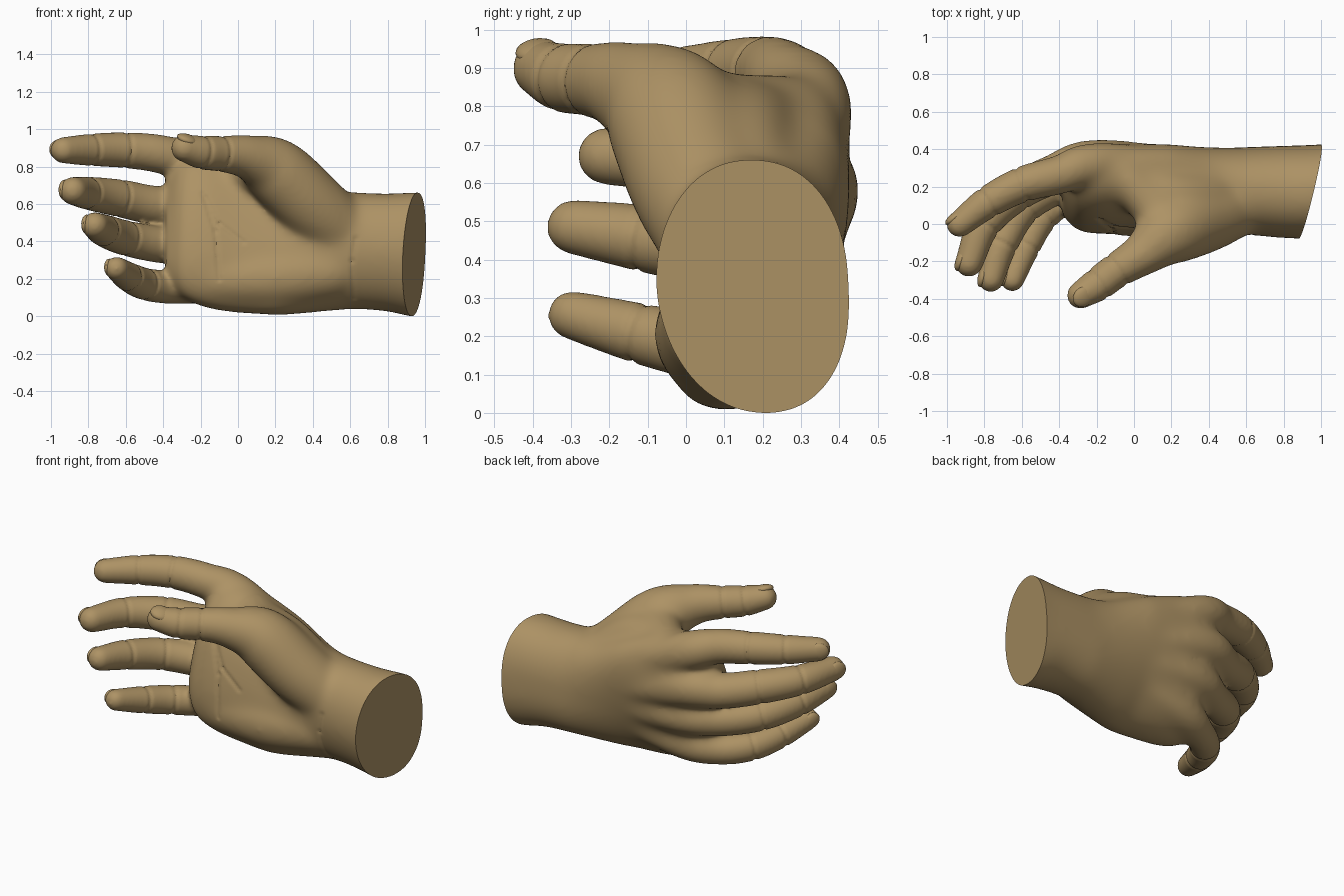
import bpy, bmesh, math
from mathutils import Vector, Matrix

if "Cube" in bpy.data.objects:
    bpy.data.objects.remove(bpy.data.objects["Cube"])

skin = bpy.data.materials.new("tan_skin")
skin.diffuse_color = (0.42, 0.29, 0.13, 1)
skin.use_nodes = True
skin.node_tree.nodes["Principled BSDF"].inputs["Base Color"].default_value = skin.diffuse_color
bm = bmesh.new()
SIDES = 28


def loft(rings):
    """Skin a list of vertex-position rings and close both ends."""
    vs = [[bm.verts.new(p) for p in ring] for ring in rings]
    faces = []
    for a, b in zip(vs, vs[1:]):
        for i in range(SIDES):
            j = (i + 1) % SIDES
            faces.append(bm.faces.new((a[i], a[j], b[j], b[i])))
    faces += [bm.faces.new(vs[0][::-1]), bm.faces.new(vs[-1])]
    bmesh.ops.recalc_face_normals(bm, faces=faces)


def spline(pts, steps=6):
    """Catmull-Rom interpolation of rows of numbers."""
    rows = [Vector(p) for p in pts]
    rows = [2 * rows[0] - rows[1]] + rows + [2 * rows[-1] - rows[-2]]
    out = []
    for a, b, c, d in zip(rows, rows[1:], rows[2:], rows[3:]):
        for s in range(steps):
            t = s / steps
            out.append(0.5 * (2 * b + (c - a) * t + (2 * a - 5 * b + 4 * c - d) * t * t
                              + (3 * b - a - 3 * c + d) * t ** 3))
    return out + [rows[-2]]


def tube(pts):
    """Round-ended limb through (x, y, z, radius) points."""
    path = [(Vector(p[:3]), p[3]) for p in spline(pts)]
    t0 = (path[1][0] - path[0][0]).normalized()
    t1 = (path[-1][0] - path[-2][0]).normalized()
    items = []
    for i, (p, r) in enumerate(path):
        t = (path[min(i + 1, len(path) - 1)][0] - path[max(i - 1, 0)][0]).normalized()
        items.append((p, r, t))
    angles = [math.radians(a) for a in (20, 40, 60, 75, 86)]
    p, r = path[0]
    head = [(p - t0 * r * math.sin(a), r * math.cos(a), t0) for a in angles[::-1]]
    p, r = path[-1]
    tail = [(p + t1 * r * math.sin(a), r * math.cos(a), t1) for a in angles]
    rings = []
    for p, r, t in head + items + tail:
        u = t.cross(Vector((0, 0, 1))).normalized()
        v = t.cross(u)
        rings.append([p + r * (u * math.cos(k) + v * math.sin(k))
                      for k in (2 * math.pi * i / SIDES for i in range(SIDES))])
    loft(rings)


# Wrist and palm: (x, y centre, z centre, y radius, z radius)
body = [(1.15, .18, .33, .255, .335), (.95, .17, .333, .252, .337), (.8, .17, .345, .247, .317),
        (.62, .175, .355, .236, .315), (.45, .18, .355, .226, .328), (.25, .185, .385, .218, .375),
        (0, .19, .44, .213, .42), (-.18, .18, .475, .208, .425), (-.3, .165, .485, .17, .375),
        (-.385, .18, .48, .09, .24)]
rings = []
for x, yc, zc, ry, rz in spline(body, 5):
    palm = max(0, min(1, (0.6 - x) / 0.4))
    e = 2 / (2.15 + 0.15 * palm)
    ring = []
    for i in range(SIDES):
        c, s = math.cos(2 * math.pi * i / SIDES), math.sin(2 * math.pi * i / SIDES)
        k = math.copysign(abs(s) ** e, s)
        lean = 0.09 * k * palm - 0.03 * min(k, 0) * (1 - palm)  # tilts with forearm twist
        ring.append((x, yc + ry * math.copysign(abs(c) ** e, c) + lean, zc + rz * k))
    rings.append(ring)
loft(rings)

# Fingers and thumb, knuckle to tip
fingers = {
    "index": [(.3, .29, .55, .1), (-.2, .318, .8, .119), (-.4, .262, .868, .104),
              (-.6, .21, .892, .096), (-.78, .117, .894, .087), (-.932, .0, .892, .071)],
    "middle": [(.3, .3, .45, .1), (-.2, .332, .59, .124), (-.43, .265, .595, .106),
               (-.63, .165, .635, .101), (-.8, .0, .662, .089), (-.882, -.208, .675, .075)],
    "ring": [(.3, .28, .36, .1), (-.18, .295, .39, .115), (-.39, .215, .385, .1),
             (-.59, .09, .42, .095), (-.71, -.11, .46, .088), (-.765, -.292, .49, .072)],
    "little": [(.3, .24, .27, .1), (-.15, .225, .19, .112), (-.34, .16, .16, .092),
               (-.49, .04, .175, .087), (-.58, -.12, .212, .08), (-.65, -.297, .26, .064)],
    "thumb": [(.6, .13, .42, .17), (.4, .04, .595, .185), (.2, -.04, .785, .178),
              (.05, -.155, .855, .12), (-.09, -.245, .873, .096), (-.19, -.32, .88, .091),
              (-.285, -.38, .903, .074)],
}
for pts in fingers.values():
    tube(pts)
# Web of the thumb, back of the hand beside it, heel of the palm
tube([(.2, .0, .78, .14), (.08, .12, .77, .125), (-.05, .25, .78, .11)])
tube([(.5, .16, .51, .15), (.25, .13, .69, .16), (.05, .19, .73, .145), (-.08, .27, .77, .12)])
tube([(.4, .26, .5, .145), (.2, .275, .61, .13), (-.1, .3, .7, .12)])
tube([(.5, .09, .24, .15), (.2, .08, .21, .165), (-.12, .08, .2, .14)])
# Webs between the fingers
for a, b in (("index", "middle"), ("middle", "ring"), ("ring", "little")):
    p = Vector(fingers[a][1]).lerp(Vector(fingers[b][1]), .5)
    q = Vector(fingers[a][2]).lerp(Vector(fingers[b][2]), .5)
    tube([(p.x + .15, p.y - .01, p.z, .1), (p.x, p.y - .02, p.z, .095),
          (q.x + .1, q.y - .02, q.z, .075)])

# Fuse into a single skin
mesh = bpy.data.meshes.new("hand_parts")
bm.to_mesh(mesh)
bm.free()
hand = bpy.data.objects.new("hand", mesh)
bpy.context.collection.objects.link(hand)
m = hand.modifiers.new("fuse", 'REMESH')
m.mode = 'VOXEL'
m.voxel_size = 0.012
m = hand.modifiers.new("soften", 'SMOOTH')
m.factor = 0.5
m.iterations = 12
dg = bpy.context.evaluated_depsgraph_get()
fused = bpy.data.meshes.new_from_object(hand.evaluated_get(dg))
hand.modifiers.clear()
hand.data = fused

bm = bmesh.new()
bm.from_mesh(fused)
# Blend the palm, fading out toward the fingers and thumb
for i in range(40):
    area = [v for v in bm.verts if v.co.x > -.44 + .005 * i and v.co.y > -.2 + .003 * i]
    bmesh.ops.smooth_vert(bm, verts=area, factor=0.5,
                          use_axis_x=True, use_axis_y=True, use_axis_z=True)
bm.normal_update()

# Joint creases around the fingers
W = 0.018
for name, pts in fingers.items():
    for k in ((4, 5) if name == "thumb" else (3, 4)):
        p, r = Vector(pts[k][:3]), pts[k][3]
        t = (Vector(pts[k + 1][:3]) - Vector(pts[k - 1][:3])).normalized()
        for v in bm.verts:
            d = v.co - p
            h = abs(d.dot(t))
            if d.length < 1.25 * r and h < W:
                v.co -= (d - t * d.dot(t)).normalized() * 0.007 * (1 - h / W)

# Palm and wrist creases, drawn in the front view
creases = [[(-.19, .66), (-.12, .46), (-.1, .2)], [(-.17, .64), (-.1, .5), (.03, .4)],
           [(.63, .42), (.61, .3), (.62, .1)]]
for line in creases:
    for a, b in zip(line, line[1:]):
        a, b = Vector(a), Vector(b)
        for v in bm.verts:
            if v.normal.y < -0.3 and v.co.y > -0.14:
                q = Vector((v.co.x, v.co.z))
                f = max(0, min(1, (q - a).dot(b - a) / (b - a).length_squared))
                d = (q - a.lerp(b, f)).length
                if d < W:
                    v.co.y += 0.007 * (1 - d / W)

# Flat slanted cut at the wrist
cut = bmesh.ops.bisect_plane(bm, geom=bm.verts[:] + bm.edges[:] + bm.faces[:],
                             plane_co=(.94, .17, .33), plane_no=(1, -.24, -.06), clear_outer=True)
edges = [e for e in cut["geom_cut"] if isinstance(e, bmesh.types.BMEdge)]
bmesh.ops.holes_fill(bm, edges=edges, sides=0)
bmesh.ops.translate(bm, verts=bm.verts, vec=(0, 0, -min(v.co.z for v in bm.verts)))
bm.to_mesh(fused)
bm.free()
fused.materials.clear()
fused.materials.append(skin)

# Nails on the back of each tip
for name, pts in fingers.items():
    p, r = Vector(pts[-1][:3]), pts[-1][3]
    t = (p - Vector(pts[-2][:3])).normalized()
    n = Vector((-.15, -.45, .9)) if name == "thumb" else t.cross(Vector((0, 0, 1)))
    n = (n - t * n.dot(t)).normalized()
    side = n.cross(t)
    nb = bmesh.new()
    bmesh.ops.create_uvsphere(nb, u_segments=20, v_segments=10, radius=1)
    M = Matrix((t * r * .85, side * r * .74, n * r * .36)).transposed().to_4x4()
    M.translation = p + n * r * .62
    bmesh.ops.transform(nb, matrix=M, verts=nb.verts)
    bmesh.ops.recalc_face_normals(nb, faces=nb.faces)
    me = bpy.data.meshes.new(name + "_nail")
    nb.to_mesh(me)
    nb.free()
    me.materials.append(skin)
    bpy.context.collection.objects.link(bpy.data.objects.new(name + "_nail", me))

for o in bpy.context.collection.objects:
    o.select_set(True)
bpy.context.view_layer.objects.active = hand
bpy.ops.object.shade_smooth_by_angle(angle=math.radians(40))
